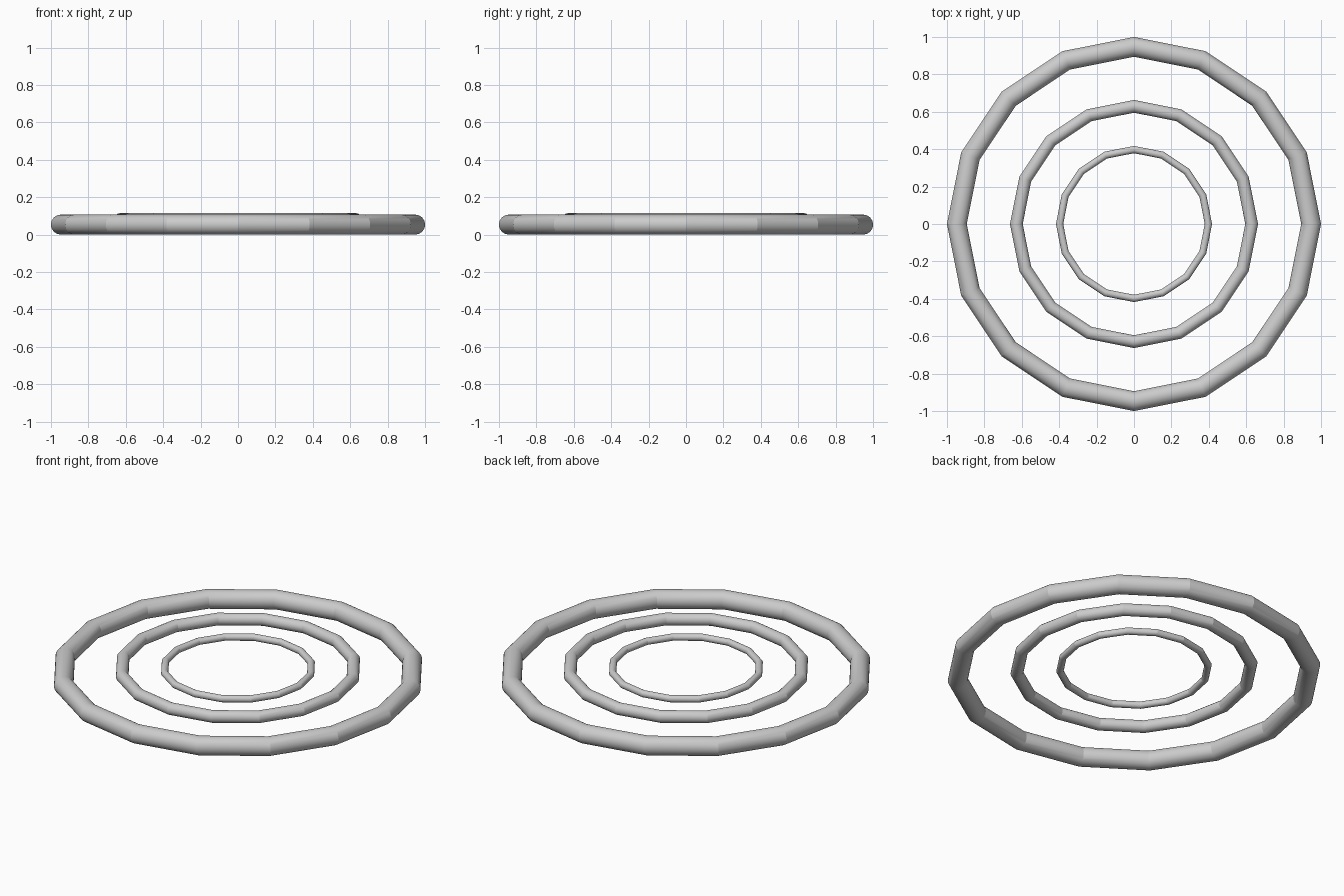
import bpy
import math

if "Cube" in bpy.data.objects:
    bpy.data.objects.remove(bpy.data.objects["Cube"])


def ring(name, radius, tube, height):
    """Sixteen-segment ring with a round tube, lying flat."""
    bpy.ops.mesh.primitive_torus_add(
        major_segments=16, minor_segments=32,
        major_radius=radius, minor_radius=tube,
        location=(0, 0, height))
    obj = bpy.context.object
    obj.name = name
    # Smooth around the tube, crisp at the mitred joints
    bpy.ops.object.shade_smooth_by_angle(angle=math.radians(15))
    return obj


# Three concentric rings
ring("outer_ring", 0.947, 0.053, 0.054)
ring("middle_ring", 0.629, 0.034, 0.081)
ring("inner_ring", 0.398, 0.0195, 0.081)
